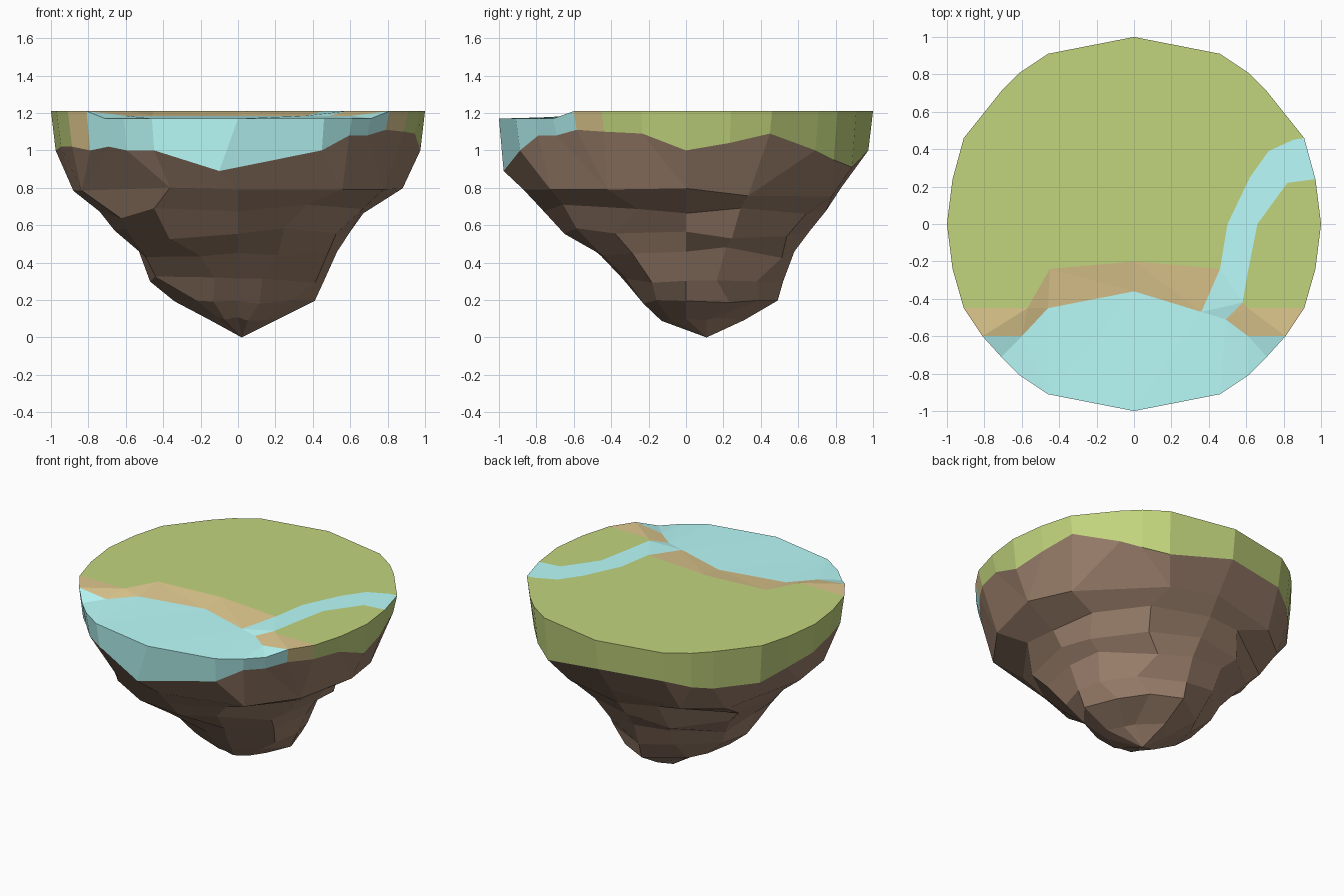
import bpy, bmesh, math, random

if "Cube" in bpy.data.objects:
    bpy.data.objects.remove(bpy.data.objects["Cube"])

random.seed(11)
TOP = 1.21


def build(name, polys, color):
    """Make one flat-shaded object from a list of coordinate polygons."""
    bm = bmesh.new()
    for p in polys:
        bm.faces.new([bm.verts.new(c) for c in p])
    bmesh.ops.remove_doubles(bm, verts=bm.verts, dist=1e-4)
    big = [f for f in bm.faces if len(f.verts) > 4]
    bmesh.ops.triangulate(bm, faces=big)
    bmesh.ops.recalc_face_normals(bm, faces=bm.faces)
    bm.normal_update()
    # every face must look up or away from the vertical axis
    for f in bm.faces:
        c = f.calc_center_median()
        c.z -= .7
        if f.normal.dot(c) < 0:
            f.normal_flip()
    me = bpy.data.meshes.new(name)
    bm.to_mesh(me)
    bm.free()
    mat = bpy.data.materials.new(name)
    mat.diffuse_color = (*color, 1)
    mat.use_nodes = True
    mat.node_tree.nodes["Principled BSDF"].inputs["Base Color"].default_value = mat.diffuse_color
    me.materials.append(mat)
    ob = bpy.data.objects.new(name, me)
    bpy.context.collection.objects.link(ob)


def flat(pts, z=TOP):
    return [(x, y, z) for x, y in pts]


GRASS, SAND = (.535, .66, .205), (.74, .58, .275)
WATER, ROCK = (.49, .98, .96), (.33, .215, .15)

# Rim outline: right half from front to back, then mirrored (26 points)
half = [(0, -1), (.46, -.91), (.61, -.81), (.71, -.71), (.81, -.6), (.91, -.45),
        (.97, -.24), (1, 0), (.97, .24), (.91, .46), (.71, .71), (.61, .81),
        (.46, .91), (0, 1)]
rim2d = half + [(-x, y) for x, y in half[-2:0:-1]]
N = len(rim2d)
rim = [(x, y, 1.17 if y < -.65 else TOP) for x, y in rim2d]

# Ragged lower edge of the soil band
low_z = [.89, 1.0, 1.08, 1.08, 1.11, 1.10, 1.09, 1.0, 1.04, 1.09, 1.0, .95, .91,
         1.0, 1.0, .96, .94, .94, .98, 1.0, 1.02, 1.02, 1.0, 1.02, 1.0, 1.0]
low = [(x * .975 - (.1 if i == 0 else 0), y * .975, z)
       for i, ((x, y), z) in enumerate(zip(rim2d, low_z))]


def band(ids):
    return [(rim[i % N], low[i % N], low[(i + 1) % N], rim[(i + 1) % N]) for i in ids]


# Shorelines and river banks
shore = [(-.6, -.6), (-.46, -.45), (0, -.36), (.36, -.47)]
beach = [(-.57, -.45), (-.45, -.24), (0, -.2), (.46, -.24)]
west_bank = [(.46, -.24), (.5, 0), (.62, .25), (.72, .39), (.85, .45), (.91, .46)]
east_bank = [(.97, .24), (.82, .22), (.66, 0), (.61, -.25), (.58, -.42)]
mouth, spit, cove = (.49, -.51), (.61, -.45), (.61, -.6)
shore3 = flat(shore, 1.185)
mouth3, cove3 = (*mouth, 1.185), (*cove, 1.185)

# Grass: main meadow, east meadow and its soil band
meadow = beach + west_bank[1:] + rim2d[10:22]
east = east_bank + [spit] + rim2d[5:9]
build("grass", [flat(meadow), flat(east)] + band(range(5, 21)), GRASS)

# Sand: west beach, east beach and their band segments
west_sand = [rim[21]] + flat(beach) + shore3[::-1] + [rim[22]]
east_sand = [(*east_bank[-1], TOP), (*spit, TOP), rim[5], rim[4], cove3, mouth3]
build("sand", [west_sand, east_sand] + band([4, 21]), SAND)

# Sea with its front face, and the river
sea = [rim[22]] + shore3 + [mouth3, cove3, rim[4]] + \
    [rim[i % N] for i in (3, 2, 1, 0, 25, 24, 23)]
build("sea", [sea] + band([0, 1, 2, 3, 22, 23, 24, 25]), WATER)
river = [shore3[3]] + flat(west_bank + east_bank) + [mouth3]
build("river", [river], WATER)

# Rock: rings of (z, left, right, front, back reach, roundness) down to a tip
levels = [(.79, .88, .88, .87, .83, 2.4), (.67, .74, .67, .76, .75, 2.4),
          (.56, .66, .60, .65, .66, 2.4), (.45, .53, .53, .47, .58, 2.4),
          (.31, .47, .46, .34, .52, 2.3), (.19, .34, .41, .23, .49, 1.8),
          (.10, .16, .22, .14, .31, 1.5)]
rings = [low]
for z, L, R, F, B, p in levels:
    spots = {}
    for k in range(12):
        cardinal = k % 3 == 0
        a = math.radians(30 * k + random.uniform(-9, 9) * (not cardinal))
        s, c = math.sin(a), -math.cos(a)
        rx, ry = (R if s > 0 else L), (B if c > 0 else F)
        q = p - .3 if s > 0 and c > 0 else p
        r = (abs(s / rx) ** q + abs(c / ry) ** q) ** (-1 / q)
        r *= 1 if cardinal else random.uniform(.95, 1.04)
        dz = random.uniform(-.04, .04) * (.3 if cardinal or z < .2 else 1)
        spots[k] = (r * s, r * c, z + dz)
    # snap every rim direction to the nearest of the 12 rock corners
    rings.append([spots[round(math.degrees(math.atan2(x, -y)) / 30) % 12]
                  for x, y in rim2d])
faces = []
tip = (.02, .11, 0)
for up, dn in zip(rings, rings[1:] + [[tip] * N]):
    for i in range(N):
        j = (i + 1) % N
        f = []
        for v in (up[i], dn[i], dn[j], up[j]):
            if v not in f:
                f.append(v)
        if len(f) > 2:
            faces.append(f)
build("rock", faces, ROCK)
